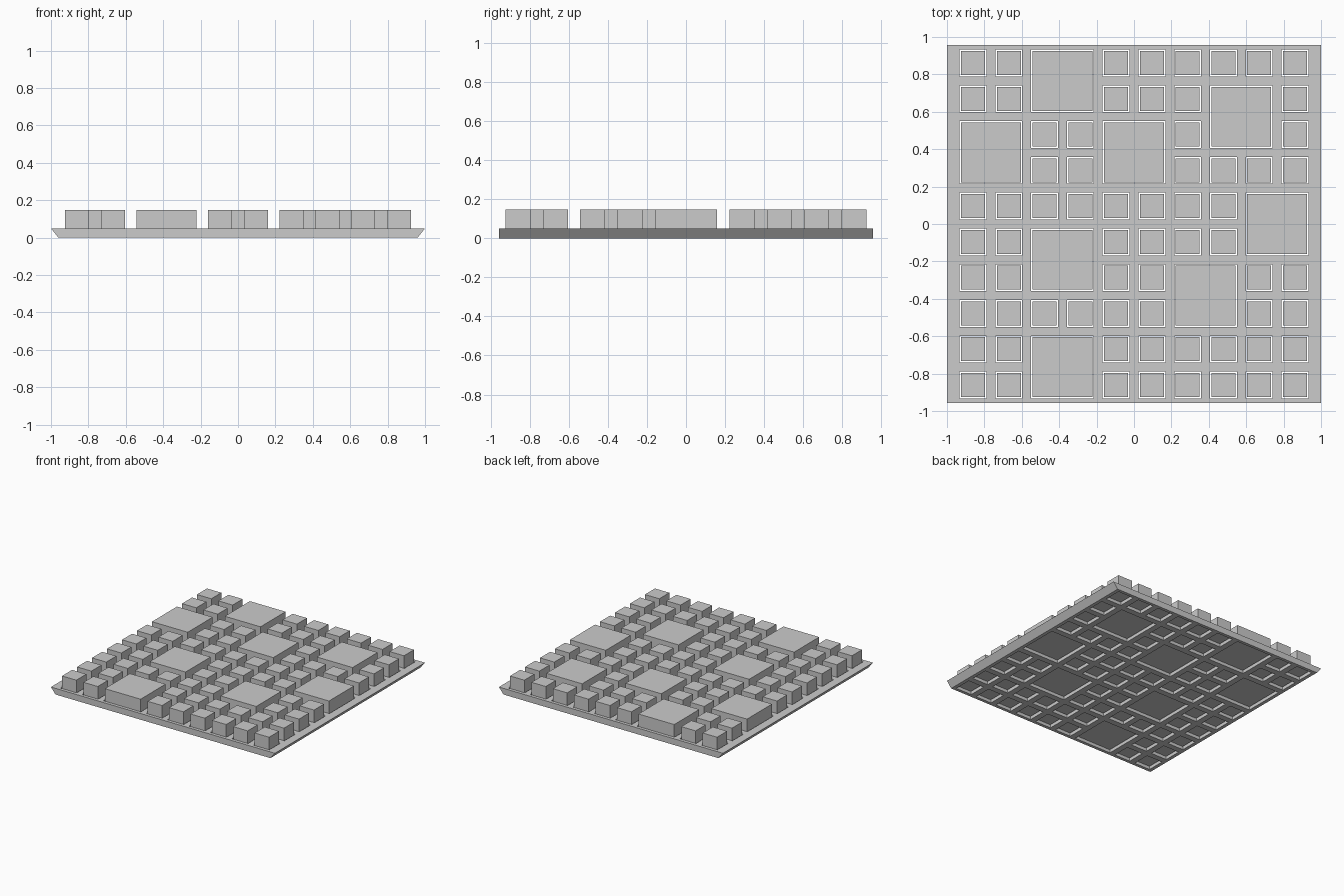
import bpy, bmesh

if "Cube" in bpy.data.objects:
    bpy.data.objects.remove(bpy.data.objects["Cube"])

N, PITCH, HOLE, KEY = 10, 0.1912, 0.143, 0.128
HALF_X, HALF_Y, UNDERCUT = 1.0, 0.957, 0.04
PLATE_TOP, KEY_BOTTOM, KEY_TOP = 0.05, 0.02, 0.147
# (row from back, column from left) of each 2 x 2 key
BIG = [(0, 2), (1, 7), (2, 0), (2, 4), (4, 8), (5, 2), (6, 6), (8, 2)]


def centre(i):
    return (i - (N - 1) / 2) * PITCH


def add_object(name, bm):
    bmesh.ops.recalc_face_normals(bm, faces=bm.faces)
    mesh = bpy.data.meshes.new(name)
    bm.to_mesh(mesh)
    bm.free()
    obj = bpy.data.objects.new(name, mesh)
    bpy.context.collection.objects.link(obj)
    return obj


# Key layout: centre x, centre y, number of cells across
covered = {(r + a, c + b) for r, c in BIG for a in (0, 1) for b in (0, 1)}
keys = [(centre(c + 0.5), -centre(r + 0.5), 2) for r, c in BIG]
keys += [(centre(c), -centre(r), 1) for r in range(N) for c in range(N)
         if (r, c) not in covered]

# Plate: a grid of strips with the key openings left out, then extruded
cuts = [centre(i) + s * HOLE / 2 for i in range(N) for s in (-1, 1)]
xs = [-HALF_X] + cuts + [HALF_X]
ys = [-HALF_Y] + cuts + [HALF_Y]


def in_opening(x, y):
    return any(max(abs(x - kx), abs(y - ky)) < (HOLE + (n - 1) * PITCH) / 2
               for kx, ky, n in keys)


bm = bmesh.new()
grid = [[bm.verts.new((x, y, PLATE_TOP)) for y in ys] for x in xs]
for i in range(len(xs) - 1):
    for j in range(len(ys) - 1):
        if not in_opening((xs[i] + xs[i + 1]) / 2, (ys[j] + ys[j + 1]) / 2):
            bm.faces.new((grid[i][j], grid[i + 1][j],
                          grid[i + 1][j + 1], grid[i][j + 1]))
bmesh.ops.delete(bm, geom=[v for v in bm.verts if not v.link_faces], context='VERTS')
ext = bmesh.ops.extrude_face_region(bm, geom=bm.faces[:], use_keep_orig=True)
for v in ext['geom']:
    if isinstance(v, bmesh.types.BMVert):
        v.co.z = 0
        # undercut left and right rims
        v.co.x = max(-HALF_X + UNDERCUT, min(HALF_X - UNDERCUT, v.co.x))
add_object("base_plate", bm)

# Keys: small and large blocks set loosely into their openings
for x, y, n in keys:
    size = KEY + (n - 1) * PITCH
    bm = bmesh.new()
    bmesh.ops.create_cube(bm, size=1)
    bmesh.ops.scale(bm, vec=(size, size, KEY_TOP - KEY_BOTTOM), verts=bm.verts)
    key = add_object("large_key" if n == 2 else "small_key", bm)
    key.location = (x, y, (KEY_TOP + KEY_BOTTOM) / 2)
